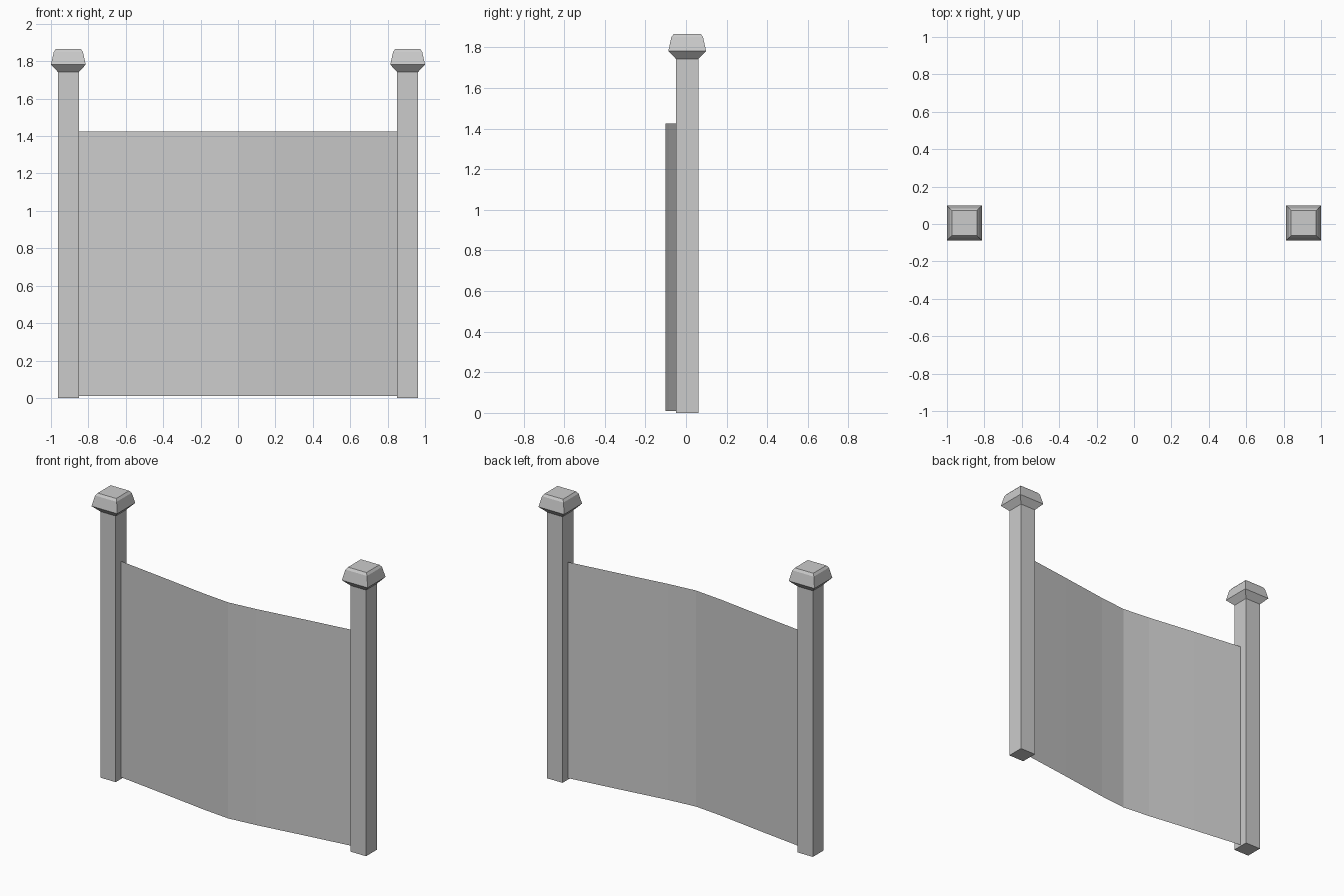
import bpy
import bmesh

cube = bpy.data.objects.get("Cube")
if cube:
    bpy.data.objects.remove(cube, do_unlink=True)

grey = bpy.data.materials.new("plain_grey")
grey.use_nodes = True
colour = (0.6, 0.6, 0.6, 1)
grey.diffuse_color = colour
grey.node_tree.nodes["Principled BSDF"].inputs["Base Color"].default_value = colour

POST_X, POST_Y = 0.907, 0.006


def add_object(name, bm):
    mesh = bpy.data.meshes.new(name)
    bm.to_mesh(mesh)
    bm.free()
    mesh.materials.append(grey)
    obj = bpy.data.objects.new(name, mesh)
    bpy.context.collection.objects.link(obj)
    return obj


def square_stack(name, x, y, levels):
    """Closed solid made of square sections given as (half width, height)."""
    bm = bmesh.new()
    rings = [[bm.verts.new((x + sx * h, y + sy * h, z))
              for sx, sy in ((-1, -1), (1, -1), (1, 1), (-1, 1))]
             for h, z in levels]
    for low, high in zip(rings, rings[1:]):
        for i in range(4):
            j = (i + 1) % 4
            bm.faces.new((low[i], low[j], high[j], high[i]))
    bm.faces.new(rings[0][::-1])
    bm.faces.new(rings[-1])
    return add_object(name, bm)


# Posts with flared caps
for side, sign in (("left", 1), ("right", -1)):
    square_stack(side + "_post", sign * POST_X, POST_Y, [(0.056, 0), (0.056, 1.743)])
    square_stack(side + "_post_cap", sign * POST_X, POST_Y,
                 [(0.056, 1.743), (0.093, 1.782), (0.078, 1.85), (0.067, 1.865)])

# Thin panel bowed towards the front, mirrored about the middle
half = [(0, -0.102), (0.19, -0.083), (0.52, -0.037), (0.853, 0.007)]
path = [(-x, y) for x, y in half[:0:-1]] + half
bm = bmesh.new()
columns = [[bm.verts.new((x, y, z)) for z in (0.01, 1.425)] for x, y in path]
for a, b in zip(columns, columns[1:]):
    bm.faces.new((a[0], b[0], b[1], a[1]))
add_object("curved_panel", bm)
